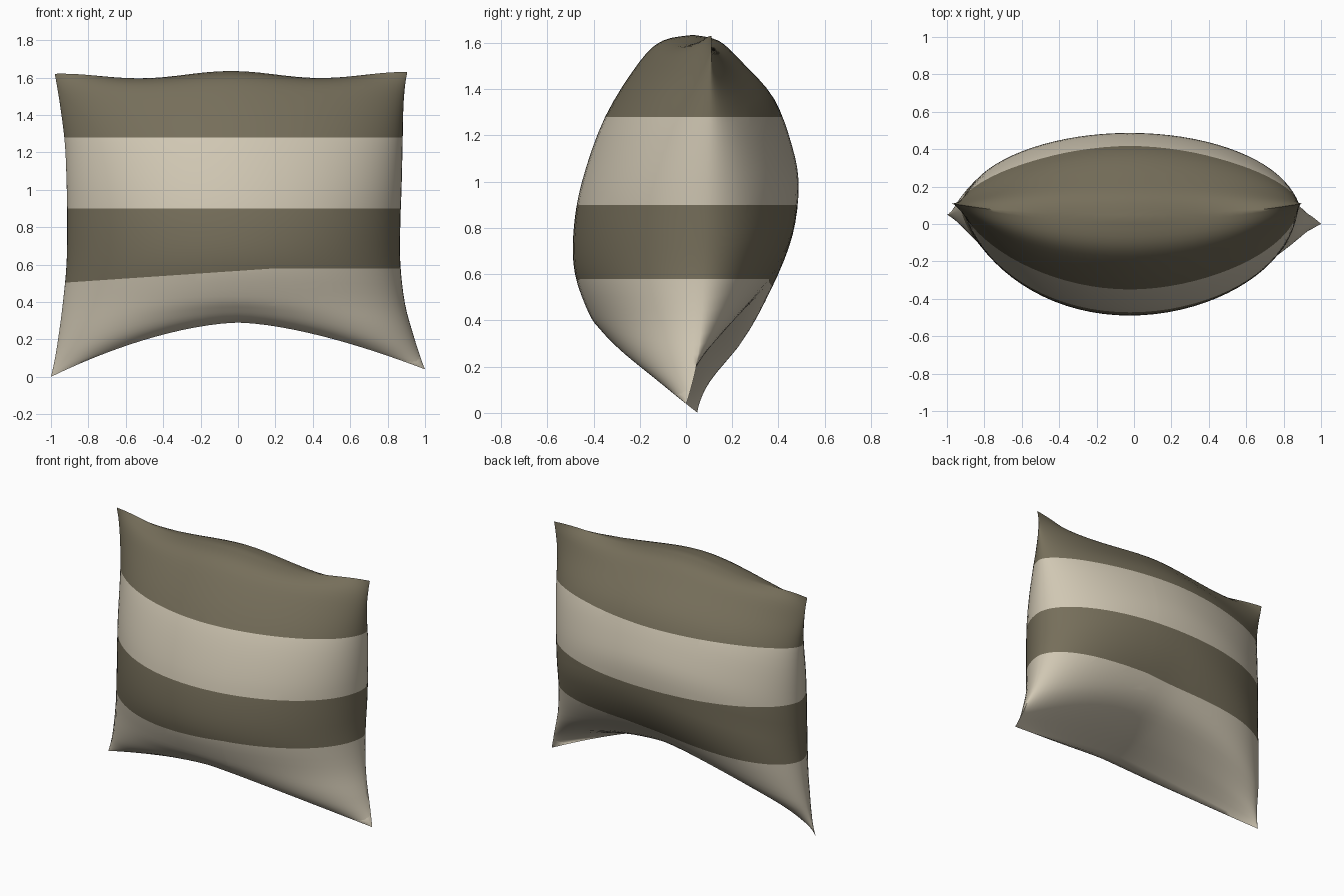
import bpy, bmesh, math
from mathutils import Vector

if "Cube" in bpy.data.objects:
    bpy.data.objects.remove(bpy.data.objects["Cube"])

# Stations from top seam to bottom seam on the pillow's centre line and its side seams:
# front y, front z, back y, back z, side z, side y, left x, right x
ROWS = [
    (0.03, 1.635, 0.03, 1.635, 1.62, 0.11, -0.98, 0.905),
    (-0.10, 1.61, 0.14, 1.61, 1.55, 0.11, -0.967, 0.893),
    (-0.20, 1.52, 0.24, 1.52, 1.43, 0.105, -0.948, 0.884),
    (-0.35, 1.28, 0.38, 1.36, 1.24, 0.10, -0.925, 0.88),
    (-0.45, 1.00, 0.46, 1.15, 1.02, 0.09, -0.916, 0.875),
    (-0.487, 0.78, 0.487, 0.98, 0.82, 0.085, -0.913, 0.868),
    (-0.48, 0.60, 0.46, 0.77, 0.60, 0.08, -0.917, 0.868),
    (-0.42, 0.43, 0.37, 0.58, 0.38, 0.075, -0.938, 0.893),
    (-0.37, 0.36, 0.24, 0.44, 0.20, 0.06, -0.962, 0.94),
    (-0.32, 0.315, 0.02, 0.35, 0.08, 0.04, -0.982, 0.975),
    (-0.26, 0.29, -0.26, 0.29, 0.0, 0.025, -1.0, 1.0),
]
NU, NV = 40, 40


def station(v):
    """Smooth interpolation through the rows."""
    s = v * (len(ROWS) - 1)
    i = min(int(s), len(ROWS) - 2)
    t = s - i
    p0, p1, p2, p3 = (ROWS[max(0, min(len(ROWS) - 1, i + k))] for k in (-1, 0, 1, 2))
    return [0.5 * (2 * b + (c - a) * t + (2 * a - 5 * b + 4 * c - d) * t * t
                   + (3 * b - a - 3 * c + d) * t ** 3)
            for a, b, c, d in zip(p0, p1, p2, p3)]


def point(u, v, back):
    fy, fz, by, bz, ez, ey, lx, rx = station(v)
    my, mz = (by, bz) if back else (fy, fz)
    k = (u + 1) / 2
    ey += -0.025 * u * v ** 3                     # lower corners twist slightly
    ez += 0.04 * k * v ** 4 + 0.01 * k * (1 - v) ** 4
    # puffed cross-section, softer toward the top and bottom seams
    seam = abs(2 * v - 1) ** 4
    full = 0.52 if back else 0.59 - 0.06 * u
    wy = max(0.0, 1 - u * u) ** (full + (1.02 - full) * seam)
    wz = 1 - abs(u) ** 1.6
    z = ez + (mz - ez) * wz - 0.035 * math.sin(math.pi * u) ** 2 * (1 - v) ** 6
    y = ey + (my - ey) * wy
    if back:                                      # lower back bulges on the left half
        low = max(0.0, min(1.0, (v - 0.55) / 0.25)) * min(1.0, (1 - v) / 0.08)
        y -= 0.11 * u * math.sqrt(max(0.0, 1 - u * u)) * low
    return Vector((lx + (rx - lx) * k, y, z))


def material(name, rgb):
    m = bpy.data.materials.new(name)
    m.diffuse_color = (*rgb, 1)
    m.use_nodes = True
    m.node_tree.nodes["Principled BSDF"].inputs["Base Color"].default_value = m.diffuse_color
    return m


# Two puffed sheets welded along the seam
bm = bmesh.new()
for back in (False, True):
    grid = [[bm.verts.new(point(math.sin(math.pi * (i / NU - 0.5)), j / NV, back))
             for i in range(NU + 1)] for j in range(NV + 1)]
    for j in range(NV):
        for i in range(NU):
            q = [grid[j][i], grid[j + 1][i], grid[j + 1][i + 1], grid[j][i + 1]]
            bm.faces.new(q[::-1] if back else q)
bmesh.ops.remove_doubles(bm, verts=bm.verts, dist=0.0005)


# Cut stripe borders; the lowest border sags toward the left
def cut(co, no, keep=lambda x: True):
    faces = [f for f in bm.faces if keep(f.calc_center_median().x)]
    edges = {e for f in faces for e in f.edges}
    verts = {v for f in faces for v in f.verts}
    bmesh.ops.bisect_plane(bm, geom=[*verts, *edges, *faces], plane_co=co, plane_no=no, dist=1e-5)


SAG = 0.068
cut((0, 0, 1.28), (0, 0, 1))
cut((0, 0, 0.90), (0, 0, 1))
cut((0.2, 0, 0), (1, 0, 0))
cut((0.2, 0, 0.58), (0, 0, 1), lambda x: x > 0.2)
cut((0.2, 0, 0.58), (-SAG, 0, 1), lambda x: x < 0.2)

for f in bm.faces:
    c = f.calc_center_median()
    low = 0.58 + SAG * min(0, c.x - 0.2)
    f.material_index = 1 if c.z > 1.28 or low < c.z < 0.90 else 0
bmesh.ops.recalc_face_normals(bm, faces=bm.faces)

mesh = bpy.data.meshes.new("pillow")
bm.to_mesh(mesh)
bm.free()
pillow = bpy.data.objects.new("pillow", mesh)
bpy.context.collection.objects.link(pillow)
mesh.materials.append(material("cream cloth", (0.63, 0.57, 0.45)))
mesh.materials.append(material("olive cloth", (0.18, 0.157, 0.103)))
bpy.context.view_layer.objects.active = pillow
pillow.select_set(True)
bpy.ops.object.shade_smooth_by_angle(angle=math.radians(70))
